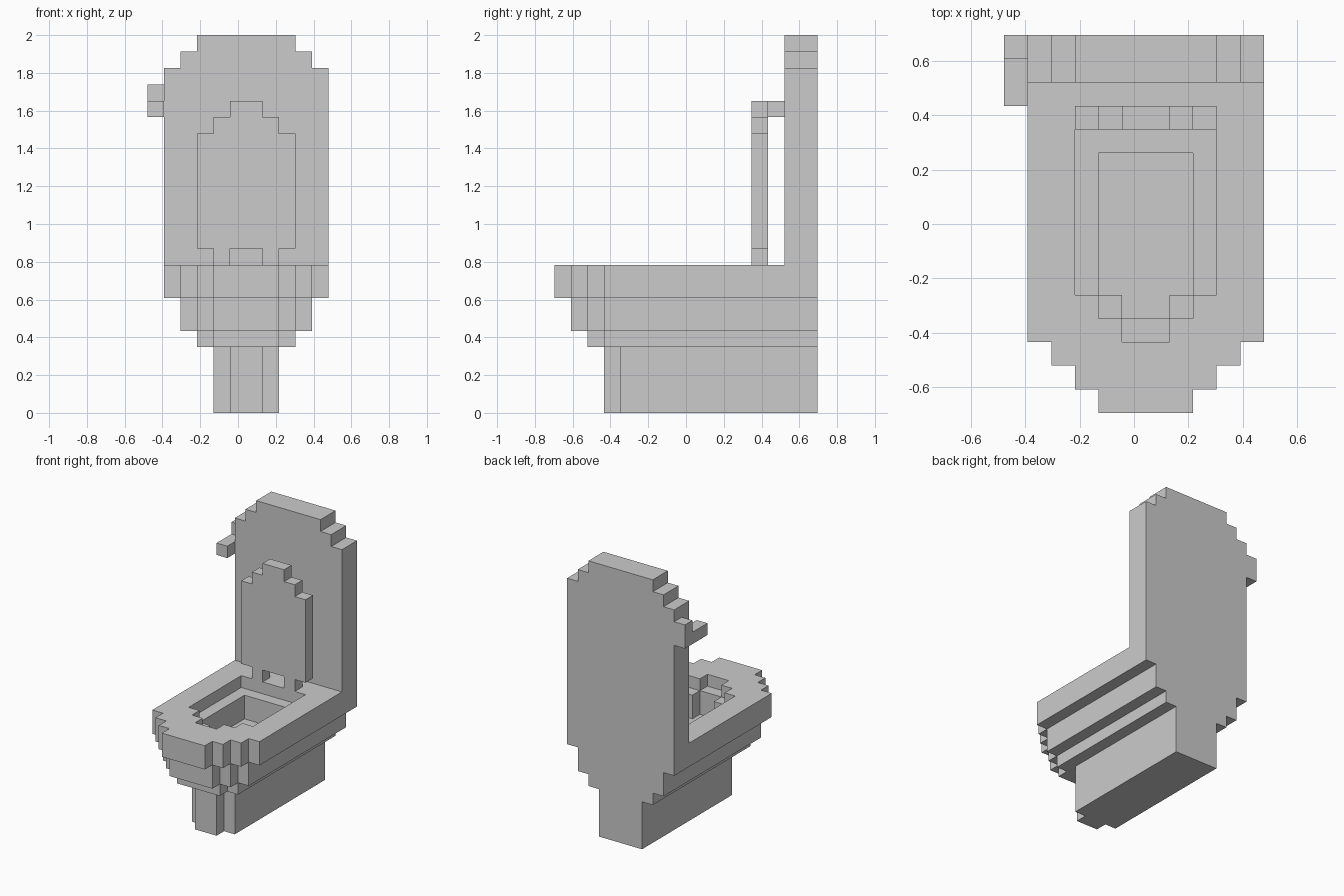
import bpy, bmesh
from mathutils import Vector

if "Cube" in bpy.data.objects:
    bpy.data.objects.remove(bpy.data.objects["Cube"])

U = 2 / 23                       # one block
MID = 6                          # symmetry column of the body, in blocks


def world(x, y, z):
    return Vector(((x - 5.5) * U, (y - 8) * U, z * U))


def finish(name, bm):
    bmesh.ops.recalc_face_normals(bm, faces=bm.faces)
    mesh = bpy.data.meshes.new(name)
    bm.to_mesh(mesh)
    bm.free()
    obj = bpy.data.objects.new(name, mesh)
    bpy.context.collection.objects.link(obj)
    return obj


def prism(name, outline, lo, hi, axis):
    """Extrude an outline along z (plan) or along y (elevation) or x (side)."""
    place = {'z': lambda a, b, c: world(a, b, c),
             'y': lambda a, b, c: world(a, c, b),
             'x': lambda a, b, c: world(c, a, b)}[axis]
    bm = bmesh.new()
    face = bm.faces.new([bm.verts.new(place(a, b, lo)) for a, b in outline])
    new = bmesh.ops.extrude_face_region(bm, geom=[face])['geom']
    bmesh.ops.translate(bm, verts=[v for v in new if isinstance(v, bmesh.types.BMVert)],
                        vec=place(0, 0, hi) - place(0, 0, lo))
    return finish(name, bm)


def stepped(halves, start, end):
    """Symmetric outline: one-block steps widening from start, last runs to end."""
    step = 1 if end > start else -1
    side = []
    for i, h in enumerate(halves):
        t = start + i * step
        side += [(h, t), (h, end if i == len(halves) - 1 else t + step)]
    return [(MID + h, t) for h, t in side] + [(MID - h, t) for h, t in reversed(side)]


def cut(obj, cutter):
    mod = obj.modifiers.new("cut", 'BOOLEAN')
    mod.operation = 'DIFFERENCE'
    mod.solver = 'EXACT'
    mod.object = cutter


# Bowl, stacked in stepped layers
prism("pedestal", stepped([1, 2], 3, 16), 0, 4, 'z')
prism("bowl_base", stepped([2, 3], 2, 16), 4, 5, 'z')
bowl = prism("bowl_middle", stepped([2, 3, 4], 1, 16), 5, 7, 'z')
rim = prism("bowl_rim", stepped([2, 3, 4, 5], 0, 16), 7, 9, 'z')

# Basin: wide shallow recess, then a narrower deep one
recess = prism("seat_recess_cutter", stepped([1, 2, 3], 3, 12), 8, 10, 'z')
basin = prism("basin_cutter", stepped([1, 2], 4, 11), 6, 11, 'z')
cut(rim, recess)
cut(rim, basin)
cut(bowl, basin)

# Apply the cuts and drop the cutters
deps = bpy.context.evaluated_depsgraph_get()
for obj in (rim, bowl):
    baked = bpy.data.meshes.new_from_object(obj.evaluated_get(deps))
    obj.modifiers.clear()
    obj.data = baked
for cutter in (recess, basin):
    bpy.data.objects.remove(cutter)

# Tall tank with stepped top
prism("tank", stepped([3, 4, 5], 23, 9), 14, 16, 'y')

# Raised lid on two hinges
prism("lid", stepped([1, 2, 3], 19, 10), 12, 13, 'y')
for side, x in (("left", 4), ("right", 7)):
    prism("hinge_" + side, [(x, 12), (x + 1, 12), (x + 1, 13), (x, 13)], 9, 10, 'z')

# L-shaped flush handle on the side of the tank
prism("flush_handle", [(13, 18), (16, 18), (16, 20), (15, 20), (15, 19), (13, 19)], 0, 1, 'x')
